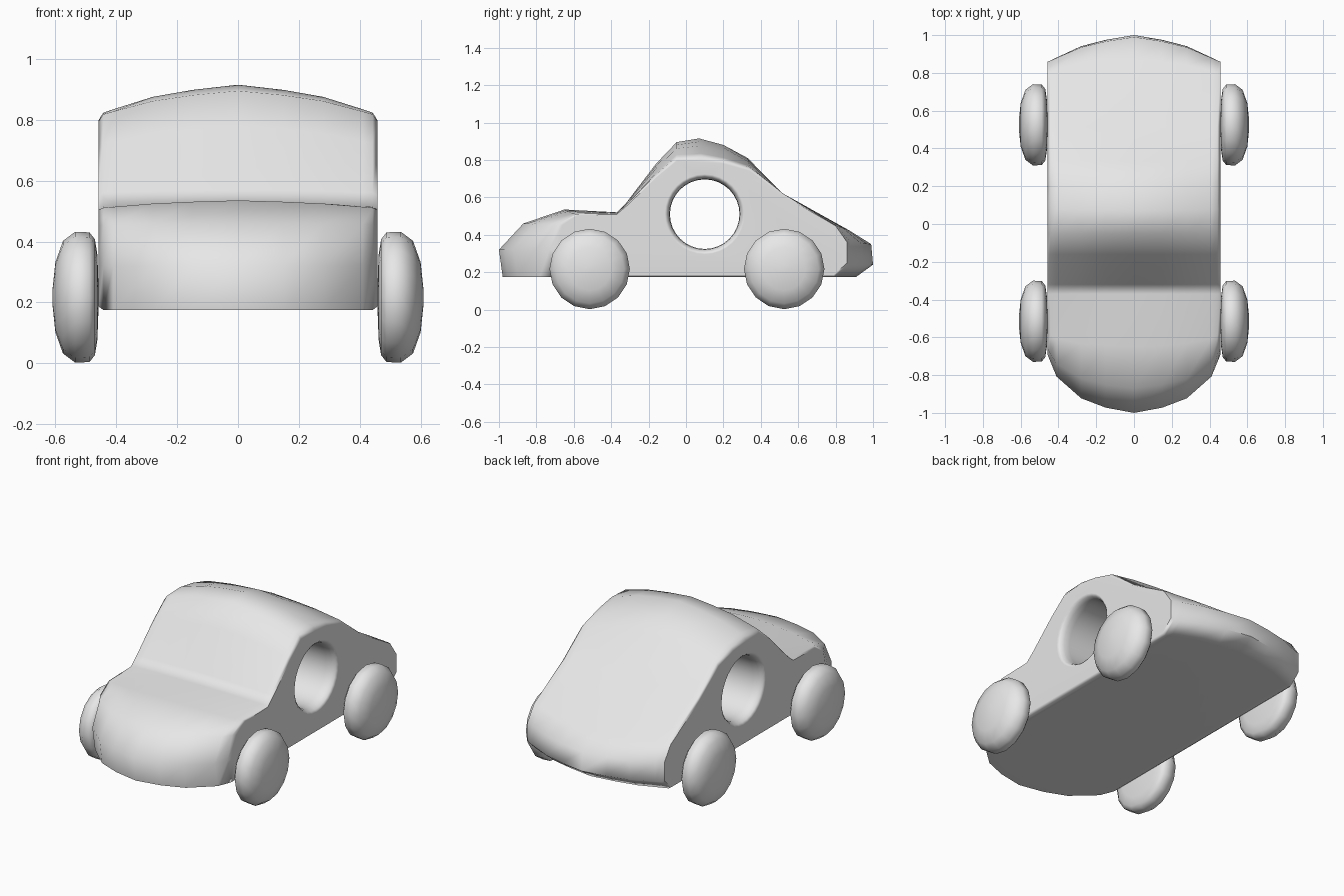
import bpy, bmesh, math
from mathutils import Matrix

cube = bpy.data.objects.get("Cube")
if cube:
    bpy.data.objects.remove(cube)

grey = bpy.data.materials.new("plain_grey")
grey.use_nodes = True
colour = (0.8, 0.8, 0.8, 1)
grey.diffuse_color = colour
grey.node_tree.nodes["Principled BSDF"].inputs["Base Color"].default_value = colour


def make_object(name, bm):
    bmesh.ops.recalc_face_normals(bm, faces=bm.faces)
    mesh = bpy.data.meshes.new(name)
    bm.to_mesh(mesh)
    bm.free()
    mesh.materials.append(grey)
    obj = bpy.data.objects.new(name, mesh)
    bpy.context.collection.objects.link(obj)
    return obj


def loft(loops):
    """Skin a row of closed loops and cap both ends."""
    bm = bmesh.new()
    rings = [[bm.verts.new(p) for p in loop] for loop in loops]
    for a, b in zip(rings, rings[1:]):
        for i in range(len(a)):
            j = (i + 1) % len(a)
            bm.faces.new((a[i], a[j], b[j], b[i]))
    bm.faces.new(rings[0])
    bm.faces.new(rings[-1])
    return bm


def lathe_x(profile, y, z, sides):
    """Turn (x, radius) points around an axis along x."""
    angles = [2 * math.pi * i / sides for i in range(sides)]
    return loft([[(x, y + r * math.cos(a), z + r * math.sin(a)) for a in angles]
                 for x, r in profile])


def smooth(obj, angle):
    bpy.ops.object.select_all(action='DESELECT')
    obj.select_set(True)
    bpy.context.view_layer.objects.active = obj
    bpy.ops.object.shade_smooth_by_angle(angle=math.radians(angle))


# Side outline of the body along the middle and along the flank, as (y, z)
middle = [(-.98, .175), (-1, .32), (-.87, .46), (-.65, .535), (-.37, .52),
          (-.32, .57), (-.16, .78), (-.05, .895), (.07, .915), (.2, .88),
          (.33, .81), (.51, .625), (.87, .425), (.99, .35), (1, .24), (.91, .175)]
flank = [(-.66, .175), (-.69, .32), (-.66, .455), (-.58, .51), (-.37, .515),
         (-.32, .56), (-.16, .72), (-.05, .815), (.08, .82), (.2, .80),
         (.34, .76), (.52, .62), (.8, .45), (.86, .36), (.86, .24), (.79, .175)]
# Half-width, blend of the nose, blend of the rest
stations = [(0, 0, 0), (.15, .09, .18), (.28, .25, .42), (.41, .62, .85),
            (.442, .87, .96), (.458, 1, 1)]


def section(x, nose, rest):
    points = []
    for (y0, z0), (y1, z1) in zip(middle, flank):
        w = nose if y0 < -.5 else rest
        y, z = y0 + (y1 - y0) * w, z0 + (z1 - z0) * rest
        if nose == 1:
            z = .4 + (z - .4) * .95
        points.append((x, y, z))
    return points


loops = [section(-x, n, r) for x, n, r in reversed(stations[1:])]
loops += [section(*s) for s in stations]
body = make_object("body", loft(loops))

# Round opening through the cabin with softly flared rims
rim = [(.5, .222), (.458, .214), (.446, .199), (.425, .189), (.39, .186)]
hole_profile = [(-x, r) for x, r in rim] + list(reversed(rim))
cutter = make_object("window_cutter", lathe_x(hole_profile, .1, .51, 32))
cutter.hide_render = True
cut = body.modifiers.new("window_opening", 'BOOLEAN')
cut.operation = 'DIFFERENCE'
cut.solver = 'EXACT'
cut.object = cutter
bpy.ops.object.select_all(action='DESELECT')
bpy.context.view_layer.objects.active = body
body.select_set(True)
bpy.ops.object.modifier_apply(modifier=cut.name)
bpy.data.objects.remove(cutter)
smooth(body, 55)
normals = body.modifiers.new("even_shading", 'WEIGHTED_NORMAL')
normals.keep_sharp = True

# Four domed wheels
wheel_profile = [(.458, .03), (.462, .14), (.47, .19), (.488, .213), (.535, .215),
                 (.575, .185), (.6, .115), (.61, .02)]
for end, y in (("front", -.515), ("rear", .525)):
    for side, sign in (("left", 1), ("right", -1)):
        bm = lathe_x(wheel_profile, y, .217, 16)
        bmesh.ops.transform(bm, matrix=Matrix.Scale(sign, 4, (1, 0, 0)), verts=bm.verts)
        smooth(make_object(f"{end}_{side}_wheel", bm), 60)
